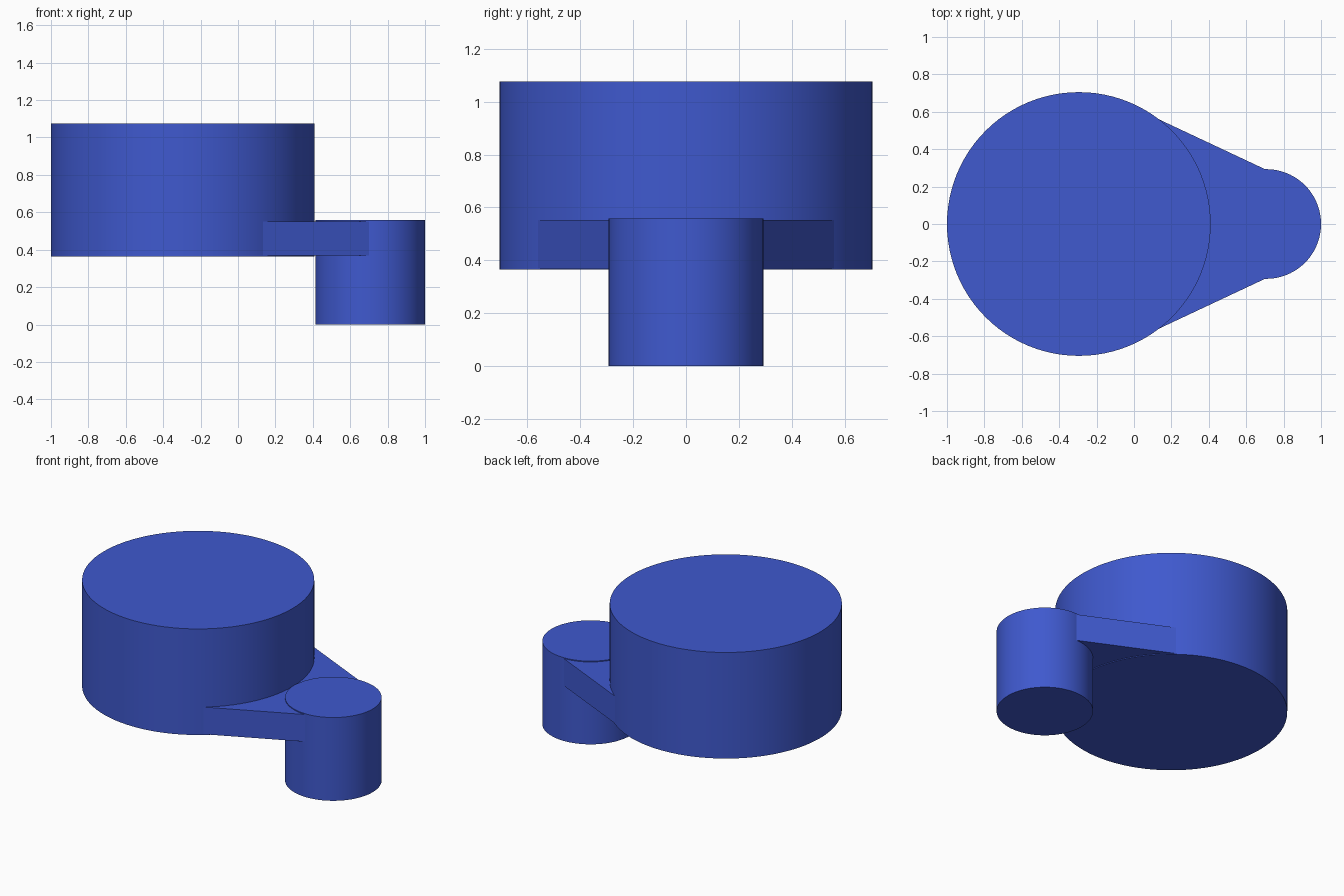
import bpy, bmesh
from math import radians

if "Cube" in bpy.data.objects:
    bpy.data.objects.remove(bpy.data.objects["Cube"])

mat = bpy.data.materials.new("blue")
mat.diffuse_color = (0.05, 0.10, 0.62, 1)
mat.use_nodes = True
mat.node_tree.nodes["Principled BSDF"].inputs["Base Color"].default_value = mat.diffuse_color


def finish(ob, name):
    ob.name = name
    ob.data.materials.append(mat)


def drum(name, x, radius, z0, z1):
    bpy.ops.mesh.primitive_cylinder_add(vertices=96, radius=radius, depth=z1 - z0,
                                        location=(x, 0, (z0 + z1) / 2))
    bpy.ops.object.shade_smooth_by_angle(angle=radians(30))
    finish(bpy.context.object, name)


def prism(name, outline, z0, z1):
    bm = bmesh.new()
    face = bm.faces.new([bm.verts.new((x, y, z0)) for x, y in outline])
    top = bmesh.ops.extrude_face_region(bm, geom=[face])["geom"]
    bmesh.ops.translate(bm, vec=(0, 0, z1 - z0),
                        verts=[v for v in top if isinstance(v, bmesh.types.BMVert)])
    bmesh.ops.recalc_face_normals(bm, faces=bm.faces)
    me = bpy.data.meshes.new(name)
    bm.to_mesh(me)
    bm.free()
    ob = bpy.data.objects.new(name, me)
    bpy.context.collection.objects.link(ob)
    finish(ob, name)


# Large raised drum and small standing post
drum("large_drum", -0.295, 0.705, 0.365, 1.076)
drum("small_post", 0.707, 0.293, 0.0, 0.558)

# Tapered web joining the two
prism("connecting_web", [(0.13, -0.561), (0.703, -0.292), (0.703, 0.292), (0.13, 0.561)],
      0.37, 0.552)
